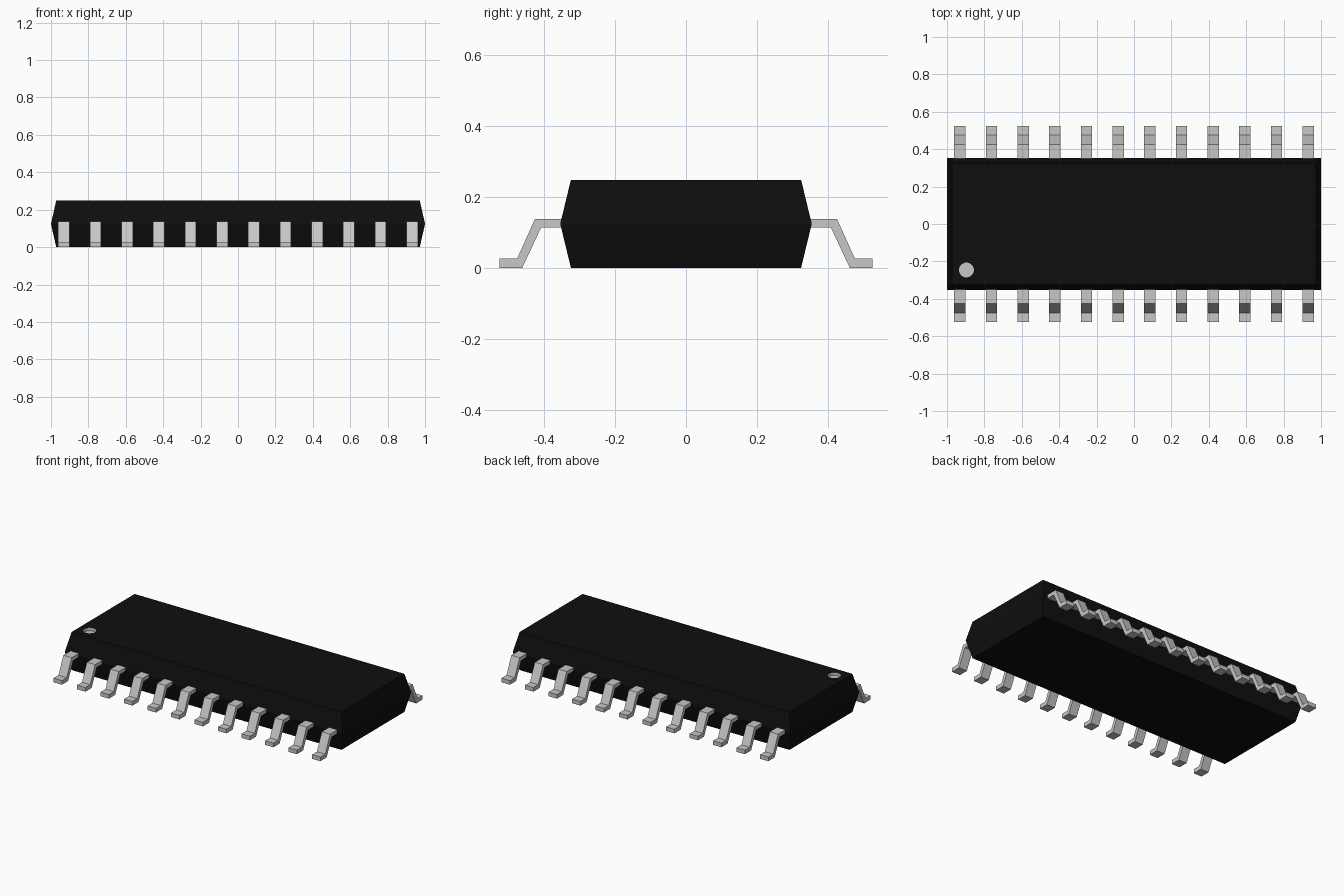
import bpy, bmesh, math
from mathutils import Vector

cube = bpy.data.objects.get("Cube")
if cube:
    bpy.data.objects.remove(cube, do_unlink=True)


def material(name, rgb, metallic=0.0):
    m = bpy.data.materials.new(name)
    m.use_nodes = True
    m.diffuse_color = (*rgb, 1)
    bsdf = m.node_tree.nodes["Principled BSDF"]
    bsdf.inputs["Base Color"].default_value = (*rgb, 1)
    bsdf.inputs["Metallic"].default_value = metallic
    return m


black = material("black_plastic", (0.0045, 0.0045, 0.0045))
silver = material("pin_grey", (0.57, 0.57, 0.57))


def finish(bm, name, mats):
    bmesh.ops.recalc_face_normals(bm, faces=bm.faces)
    me = bpy.data.meshes.new(name)
    bm.to_mesh(me)
    bm.free()
    for m in mats:
        me.materials.append(m)
    ob = bpy.data.objects.new(name, me)
    bpy.context.scene.collection.objects.link(ob)
    return ob


# Package body: three stacked rectangles, widest at the middle
HEIGHT, DOT, DOT_R, DOT_DEPTH = 0.248, (-0.896, -0.246), 0.04, 0.02
bm = bmesh.new()
rings = []
for x, y, z in ((0.972, 0.324, 0), (1, 0.354, 0.124), (0.972, 0.324, HEIGHT)):
    rings.append([bm.verts.new((sx * x, sy * y, z))
                  for sx, sy in ((-1, -1), (1, -1), (1, 1), (-1, 1))])
bm.faces.new(rings[0])
for low, high in zip(rings, rings[1:]):
    for i in range(4):
        j = (i + 1) % 4
        bm.faces.new((low[i], low[j], high[j], high[i]))

# Round pin-one pocket sunk into the top face
N = 32


def circle(z):
    return [bm.verts.new((DOT[0] + DOT_R * math.cos(math.tau * i / N),
                          DOT[1] + DOT_R * math.sin(math.tau * i / N), z))
            for i in range(N)]


rim, floor = circle(HEIGHT), circle(HEIGHT - DOT_DEPTH)
rim_edges = [bm.edges.new((rim[i], rim[(i + 1) % N])) for i in range(N)]
top_edges = [bm.edges.get((rings[2][i], rings[2][(i + 1) % 4])) for i in range(4)]
bmesh.ops.triangle_fill(bm, edges=rim_edges + top_edges, use_beauty=True,
                        normal=Vector((0, 0, 1)))
pocket = [bm.faces.new(floor)]
for i in range(N):
    j = (i + 1) % N
    pocket.append(bm.faces.new((rim[i], rim[j], floor[j], floor[i])))
for f in pocket:
    f.material_index = 1
finish(bm, "package_body", (black, silver))

# Gull-wing pins: one bent strip profile (y, z), extruded in x
PROFILE = ((0.335, 0.138), (0.425, 0.138), (0.475, 0.027), (0.525, 0.027),
           (0.525, 0.0), (0.461, 0.0), (0.408, 0.113), (0.335, 0.113))
PINS, PITCH, WIDTH = 12, 0.1693, 0.06


def make_pin(name, x, side):
    bm = bmesh.new()
    face = bm.faces.new([bm.verts.new((x - WIDTH / 2, side * y, z)) for y, z in PROFILE])
    ext = bmesh.ops.extrude_face_region(bm, geom=[face])
    bmesh.ops.translate(bm, vec=(WIDTH, 0, 0),
                        verts=[v for v in ext["geom"] if isinstance(v, bmesh.types.BMVert)])
    finish(bm, name, (silver,))


for side, label in ((-1, "front"), (1, "back")):
    for i in range(PINS):
        make_pin(f"{label}_pin_{i + 1}", (i - (PINS - 1) / 2) * PITCH, side)
